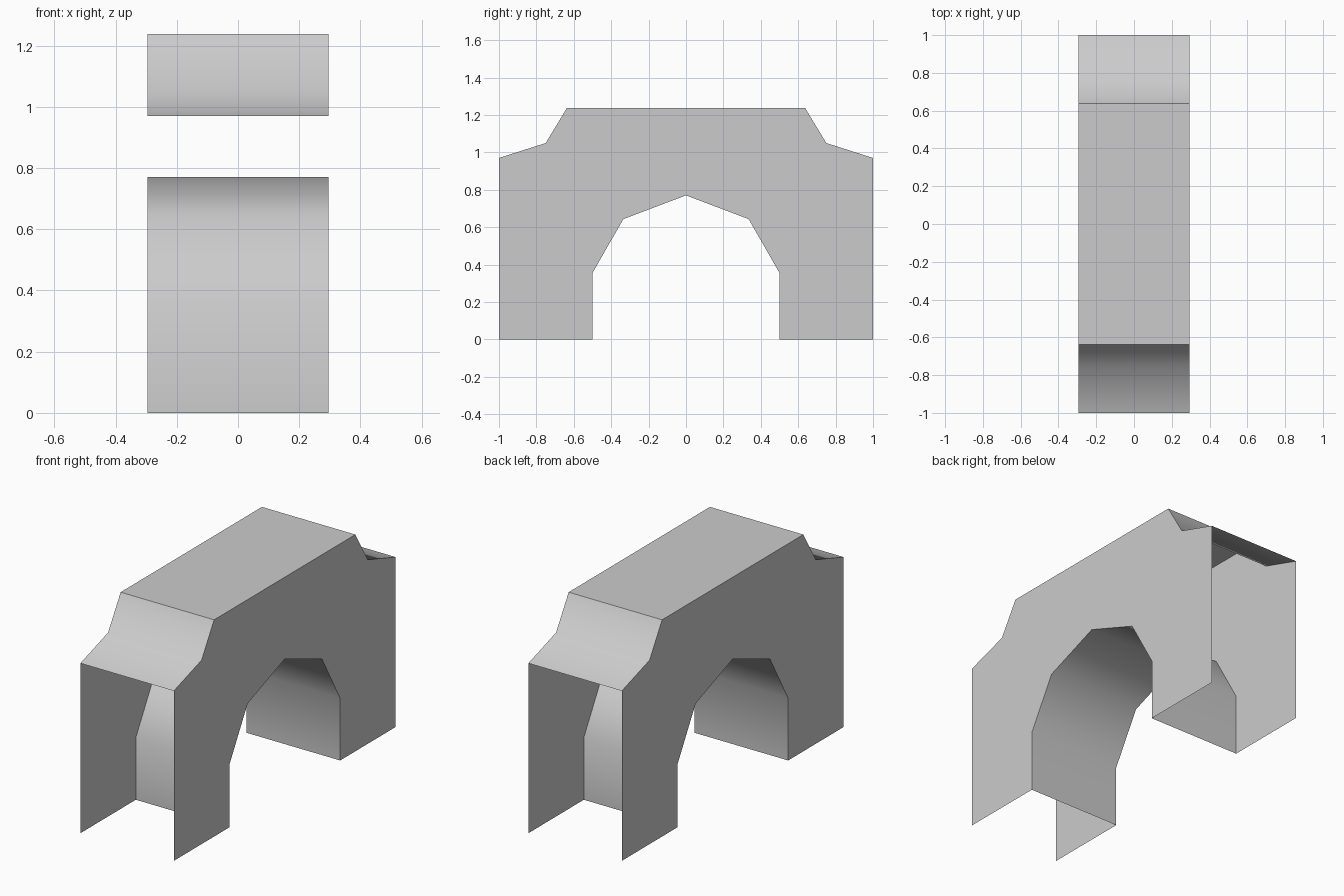
import bpy, bmesh, math

cube = bpy.data.objects.get("Cube")
if cube:
    bpy.data.objects.remove(cube, do_unlink=True)

HALF_WIDTH = 0.295

grey = bpy.data.materials.new("plain grey")
grey.use_nodes = True
colour = (0.6, 0.6, 0.6, 1)
grey.diffuse_color = colour
grey.node_tree.nodes["Principled BSDF"].inputs["Base Color"].default_value = colour


def finish(name, bm):
    mesh = bpy.data.meshes.new(name)
    bm.to_mesh(mesh)
    bm.free()
    mesh.materials.append(grey)
    obj = bpy.data.objects.new(name, mesh)
    bpy.context.collection.objects.link(obj)
    bpy.ops.object.select_all(action="DESELECT")
    obj.select_set(True)
    bpy.context.view_layer.objects.active = obj
    bpy.ops.object.shade_smooth_by_angle(angle=math.radians(45))


def wall(name, x, outline):
    bm = bmesh.new()
    verts = [bm.verts.new((x, y, z)) for y, z in outline]
    face = bm.faces.new(verts)
    face.normal_update()
    if face.normal.x * x < 0:
        face.normal_flip()
    finish(name, bm)


def strip(name, path):
    # Sweep an open profile across the width
    bm = bmesh.new()
    left = [bm.verts.new((HALF_WIDTH, y, z)) for y, z in path]
    right = [bm.verts.new((-HALF_WIDTH, y, z)) for y, z in path]
    for i in range(len(path) - 1):
        bm.faces.new((left[i], left[i + 1], right[i + 1], right[i]))
    finish(name, bm)


# Half profiles, from the back end toward the middle
roof_half = [(1, 0.97), (0.75, 1.05), (0.637, 1.237)]
arch_half = [(0.5, 0), (0.5, 0.355), (0.335, 0.643)]

roof = roof_half + [(-y, z) for y, z in reversed(roof_half)]
arch = arch_half + [(0, 0.77)] + [(-y, z) for y, z in reversed(arch_half)]

# Side walls, with open ends and open feet between them
outline = [(1, 0)] + roof + [(-1, 0)] + arch[::-1]
wall("left_wall", HALF_WIDTH, outline)
wall("right_wall", -HALF_WIDTH, outline)

# Stepped roof and the arch lining facing the opening
strip("roof", roof)
strip("arch_lining", arch[::-1])
